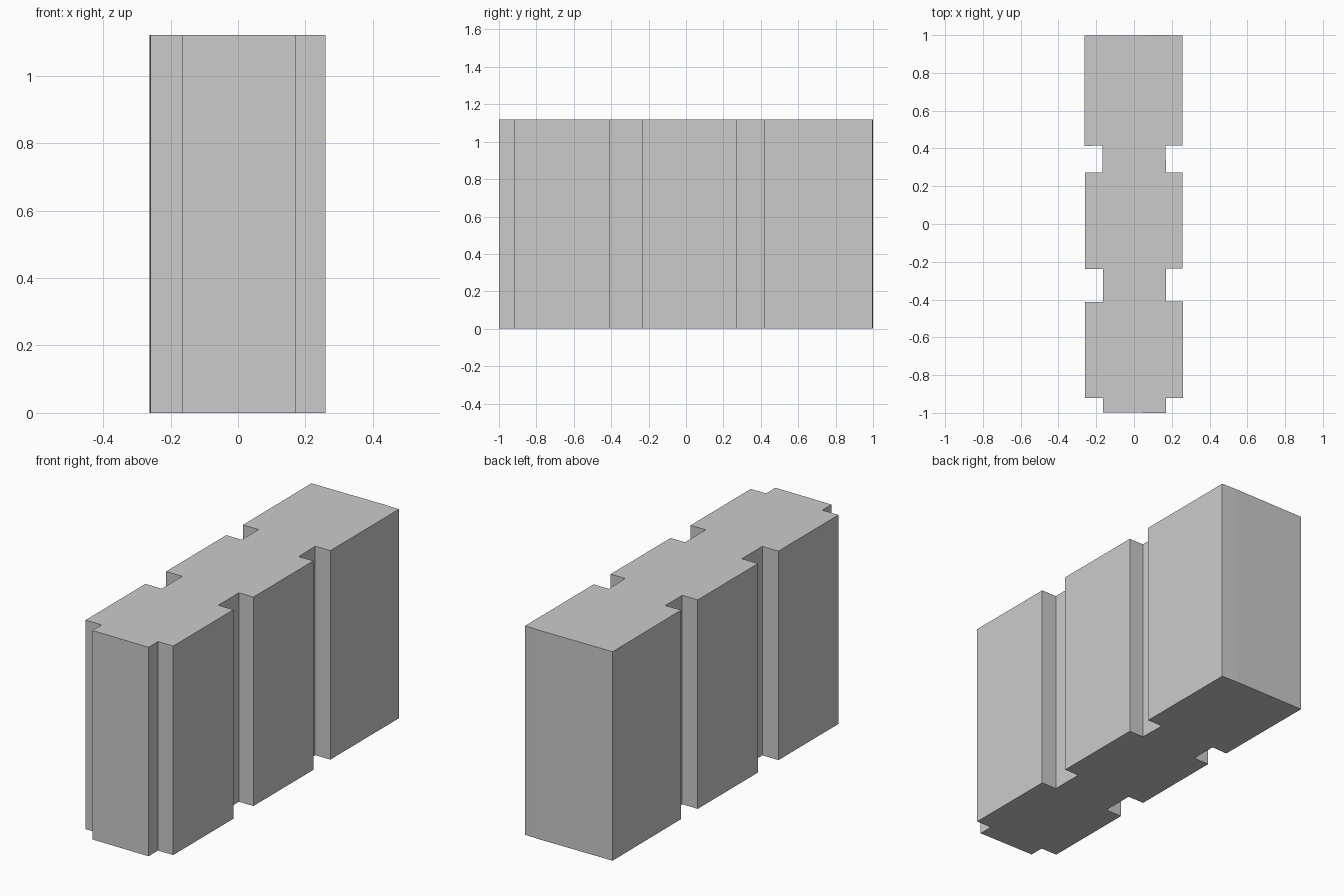
import bpy
import bmesh

if "Cube" in bpy.data.objects:
    bpy.data.objects.remove(bpy.data.objects["Cube"])

HEIGHT = 1.12

# Notched outline of the wall, front to back on the right side
right = [(0.17, -1), (0.17, -0.92), (0.26, -0.92), (0.26, -0.41),
         (0.17, -0.41), (0.17, -0.235), (0.256, -0.235), (0.256, 0.272),
         (0.17, 0.272), (0.166, 0.416), (0.256, 0.416), (0.256, 0.997), (0.165, 1.0)]
# Back to front on the left side
left = [(-0.263, 0.997), (-0.261, 0.413), (-0.168, 0.416), (-0.168, 0.272),
        (-0.26, 0.272), (-0.26, -0.238), (-0.164, -0.238), (-0.164, -0.412),
        (-0.26, -0.412), (-0.26, -0.92), (-0.164, -0.92), (-0.164, -0.998)]


def extrude_outline(name, outline, height):
    bm = bmesh.new()
    base = bm.faces.new([bm.verts.new((x, y, 0)) for x, y in outline])
    result = bmesh.ops.extrude_face_region(bm, geom=[base], use_keep_orig=True)
    top = [v for v in result["geom"] if isinstance(v, bmesh.types.BMVert)]
    bmesh.ops.translate(bm, verts=top, vec=(0, 0, height))
    bmesh.ops.recalc_face_normals(bm, faces=bm.faces[:])
    mesh = bpy.data.meshes.new(name)
    bm.to_mesh(mesh)
    bm.free()
    obj = bpy.data.objects.new(name, mesh)
    bpy.context.collection.objects.link(obj)
    return obj


# Single solid block with vertical grooves
extrude_outline("grooved_wall_block", right + left, HEIGHT)
